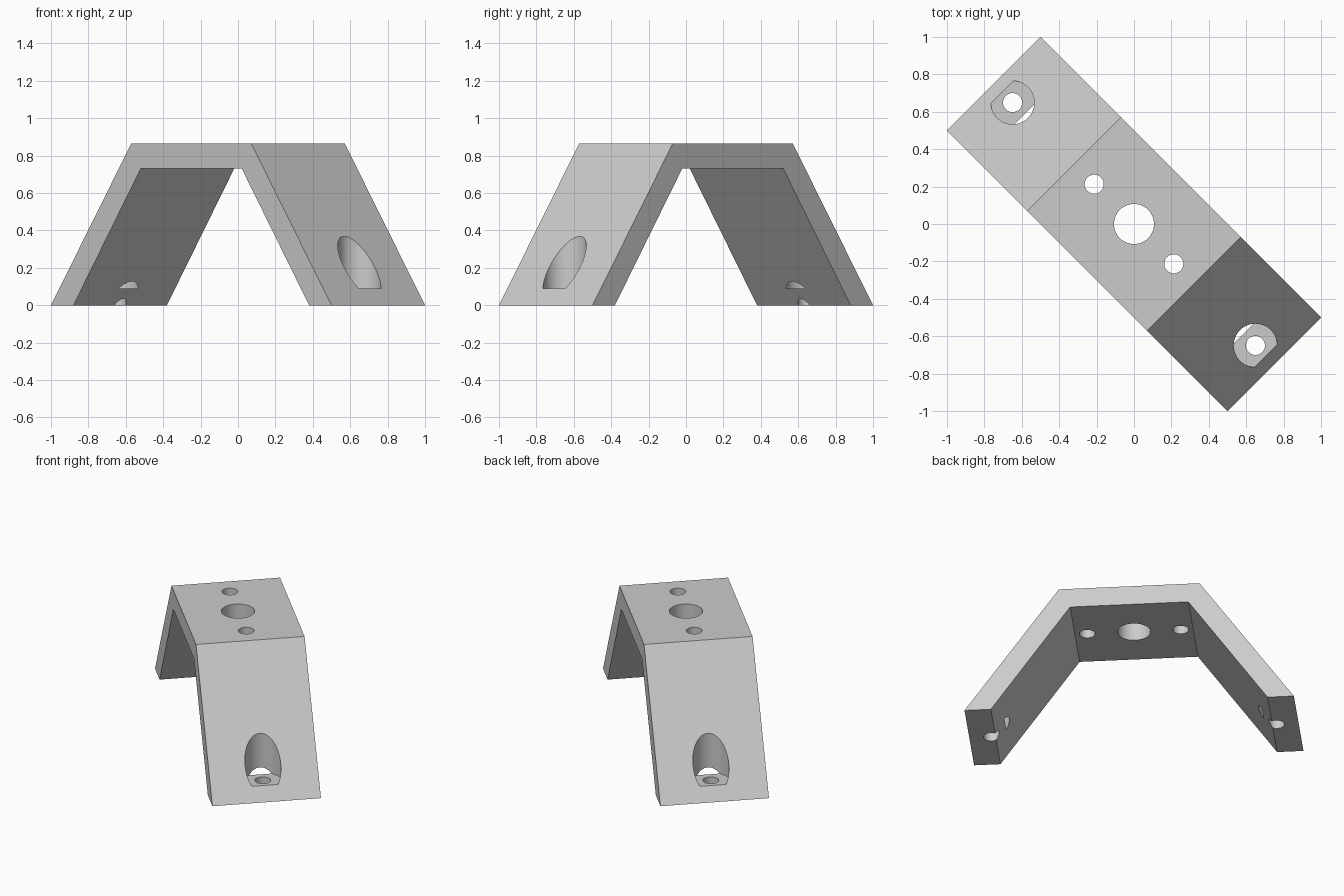
import bpy, bmesh, math
from mathutils import Matrix

cube = bpy.data.objects.get("Cube")
if cube:
    bpy.data.objects.remove(cube, do_unlink=True)

TURN = Matrix.Rotation(math.radians(-45), 4, 'Z')
HALF_WIDTH = 0.3536

grey = bpy.data.materials.new("light grey")
grey.use_nodes = True
colour = (0.6, 0.6, 0.6, 1)
grey.diffuse_color = colour
grey.node_tree.nodes["Principled BSDF"].inputs["Base Color"].default_value = colour


def make_object(name, bm):
    bmesh.ops.recalc_face_normals(bm, faces=bm.faces)
    bmesh.ops.transform(bm, matrix=TURN, verts=bm.verts)
    mesh = bpy.data.meshes.new(name)
    bm.to_mesh(mesh)
    bm.free()
    mesh.materials.append(grey)
    obj = bpy.data.objects.new(name, mesh)
    bpy.context.collection.objects.link(obj)
    return obj


# Bracket: half profile mirrored, then extruded across the width
outer = [(1.0607, 0), (0.453, 0.866)]
inner = [(0.381, 0.732), (0.891, 0)]
profile = outer + [(-x, z) for x, z in reversed(outer)]
profile += [(-x, z) for x, z in reversed(inner)] + inner
bm = bmesh.new()
face = bm.faces.new([bm.verts.new((x, -HALF_WIDTH, z)) for x, z in profile])
extruded = bmesh.ops.extrude_face_region(bm, geom=[face])["geom"]
moved = [v for v in extruded if isinstance(v, bmesh.types.BMVert)]
bmesh.ops.translate(bm, vec=(0, 2 * HALF_WIDTH, 0), verts=moved)
bracket = make_object("bracket", bm)


# Holes: upright cylinders cut one after another
def drill(name, x, radius, bottom, top):
    bm = bmesh.new()
    bmesh.ops.create_cone(
        bm, cap_ends=True, segments=64, radius1=radius, radius2=radius,
        depth=top - bottom, matrix=Matrix.Translation((x, 0, (bottom + top) / 2)))
    cutter = make_object(name, bm)
    cutter.hide_render = True
    bpy.context.view_layer.objects.active = bracket
    cut = bracket.modifiers.new(name, 'BOOLEAN')
    cut.operation = 'DIFFERENCE'
    cut.solver = 'EXACT'
    cut.object = cutter
    bpy.ops.object.modifier_apply(modifier=cut.name)
    bpy.data.objects.remove(cutter, do_unlink=True)


drill("centre_hole", 0, 0.107, 0.6, 1)
for side in (-1, 1):
    drill("top_screw_hole", side * 0.301, 0.051, 0.6, 1)
    drill("foot_counterbore", side * 0.918, 0.116, 0.09, 0.7)
    drill("foot_screw_hole", side * 0.918, 0.051, -0.1, 0.2)

# Smooth hole walls, crisp edges
bpy.ops.object.select_all(action='DESELECT')
bracket.select_set(True)
bpy.context.view_layer.objects.active = bracket
bpy.ops.object.shade_smooth_by_angle(angle=math.radians(30))
